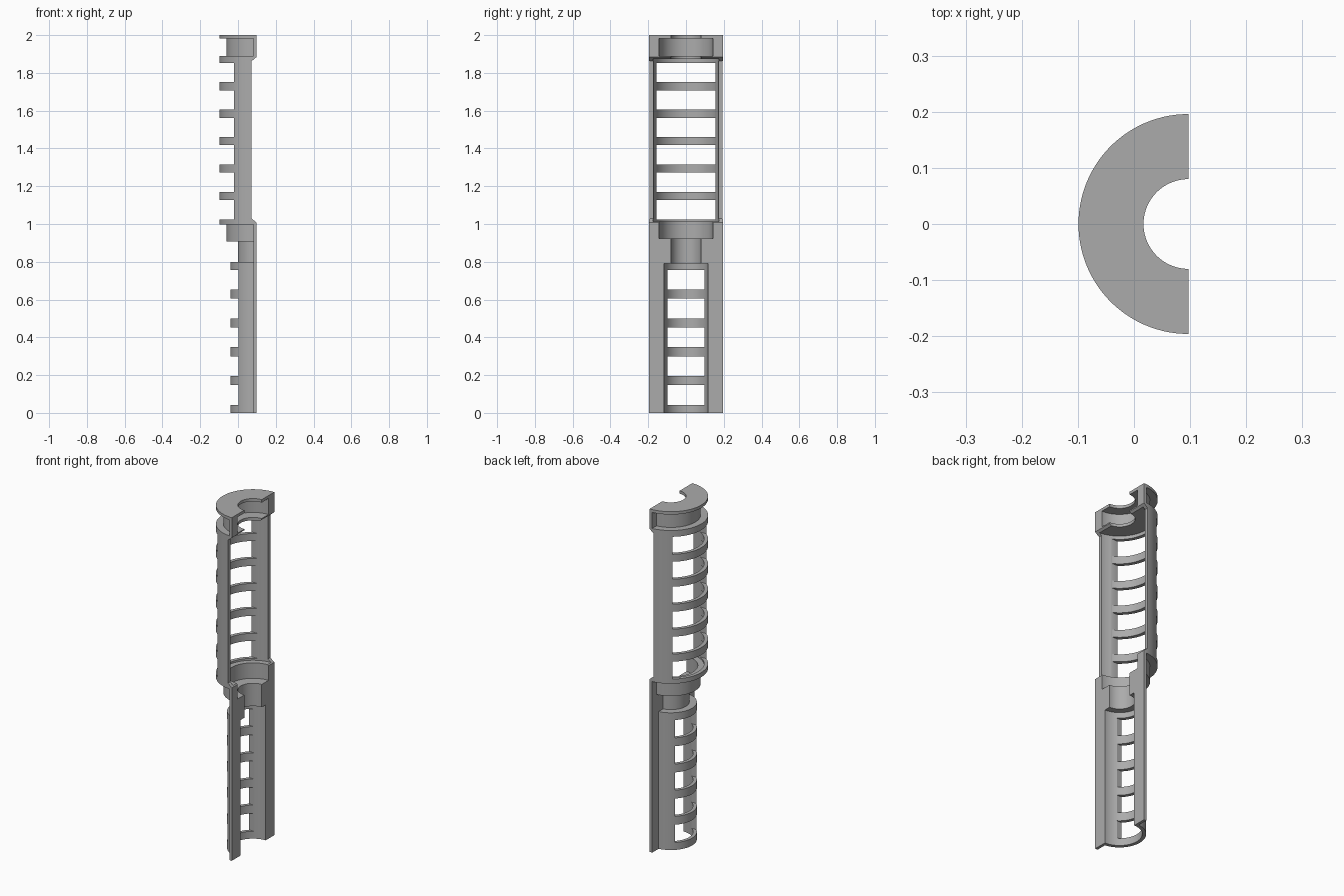
import bpy, bmesh, math

if "Cube" in bpy.data.objects:
    bpy.data.objects.remove(bpy.data.objects["Cube"])

AX = 0.097      # x of the tube axis and of the lengthwise cut
R = 0.196       # outer radius
SEG = 96

grey = bpy.data.materials.new("plain_grey")
grey.diffuse_color = (0.41, 0.41, 0.41, 1)
grey.use_nodes = True
grey.node_tree.nodes["Principled BSDF"].inputs["Base Color"].default_value = grey.diffuse_color


def make_object(name, bm):
    bmesh.ops.recalc_face_normals(bm, faces=bm.faces[:])
    mesh = bpy.data.meshes.new(name)
    bm.to_mesh(mesh)
    bm.free()
    mesh.materials.append(grey)
    ob = bpy.data.objects.new(name, mesh)
    bpy.context.collection.objects.link(ob)
    return ob


def prism(bm, pts, axis, lo, hi):
    """Extrude a 2D outline along an axis (0 = x, 1 = y, 2 = z)."""
    rings = []
    for d in (lo, hi):
        ring = []
        for p in pts:
            co = list(p)
            co.insert(axis, d)
            ring.append(bm.verts.new(co))
        rings.append(ring)
        bm.faces.new(ring)
    a, b = rings
    for i in range(len(pts)):
        j = (i + 1) % len(pts)
        bm.faces.new((a[i], a[j], b[j], b[i]))


def rect(u0, u1, v0, v1):
    return [(u0, v0), (u1, v0), (u1, v1), (u0, v1)]


def boolean(target, tool, operation):
    mod = target.modifiers.new(operation.lower(), 'BOOLEAN')
    mod.operation, mod.solver, mod.object = operation, 'EXACT', tool
    bpy.context.view_layer.objects.active = target
    bpy.ops.object.modifier_apply(modifier=mod.name)
    bpy.data.objects.remove(tool, do_unlink=True)


# Turned body: collar chamber, wide tube, middle chamber, neck, narrow tube
profile = [(.08, 2), (R, 2), (R, 1.983), (.157, 1.983), (.157, 1.89), (R, 1.89),
           (R, .997), (.157, .997), (.157, .907), (.097, .907), (.097, .80),
           (.137, .80), (.137, -.1), (.117, -.1), (.117, .79), (.08, .79),
           (.08, .923), (.142, .923), (.142, 1.013), (.175, 1.013),
           (.175, 1.873), (.08, 1.873), (.08, 1.89), (.142, 1.89),
           (.142, 1.983), (.08, 1.983)]
bm = bmesh.new()
rings = []
for s in range(SEG):
    t = 2 * math.pi * (s + 0.5) / SEG
    rings.append([bm.verts.new((AX + r * math.cos(t), r * math.sin(t), z)) for r, z in profile])
for s in range(SEG):
    a, b = rings[s], rings[(s + 1) % SEG]
    for i in range(len(profile)):
        j = (i + 1) % len(profile)
        bm.faces.new((a[i], a[j], b[j], b[i]))
body = make_object("split_cage_tube", bm)

# Flat side flanges along the cut, on both sides
W = R - 0.0006
lower = [(.127, -.1), (W, -.1), (W, 1.005), (.15, 1.005), (.15, .915),
         (.088, .915), (.088, .795), (.127, .795)]
upper = rect(.15, W, 1.882, 1.991)
bm = bmesh.new()
for side in (1, -1):
    for outline in (lower, upper):
        prism(bm, [(side * y, z) for y, z in outline], 0, .081, .15)
boolean(body, make_object("flanges", bm), 'UNION')

# Rows of windows through the back of both tubes
bm = bmesh.new()
for count, z0, pitch, height, half in ((6, 1.024, .1455, .102, .156), (5, .043, .1525, .104, .098)):
    for k in range(count):
        z = z0 + k * pitch
        prism(bm, rect(-half, half, z, z + height), 0, -.4, .06)
boolean(body, make_object("window_cutter", bm), 'DIFFERENCE')

# Lengthwise cut, set deeper with sloped ends along the wide tube
bm = bmesh.new()
prism(bm, [(AX, -.3), (.6, -.3), (.6, 2.2), (AX, 2.2), (AX, 1.883),
           (.072, 1.862), (.072, 1.029), (AX, 1.008)], 1, -.5, .5)
boolean(body, make_object("half_cutter", bm), 'DIFFERENCE')

# Level base
bm = bmesh.new()
prism(bm, rect(-.5, .5, -.5, .5), 2, -.4, 0)
boolean(body, make_object("base_cutter", bm), 'DIFFERENCE')

# Smooth round walls with sharp edges
bpy.context.view_layer.objects.active = body
body.select_set(True)
bpy.ops.object.shade_smooth_by_angle(angle=math.radians(30))
